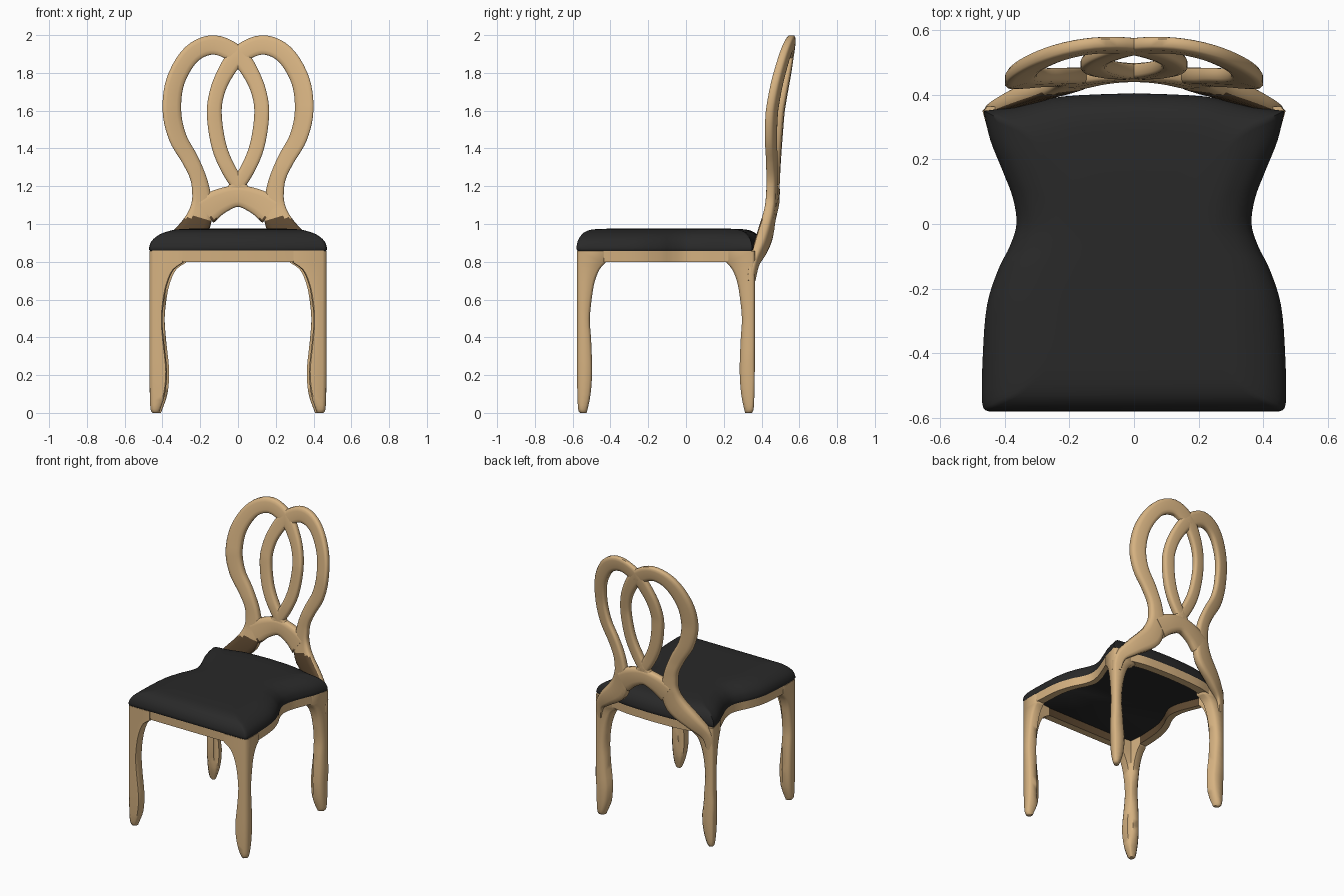
import bpy, bmesh, math

if "Cube" in bpy.data.objects:
    bpy.data.objects.remove(bpy.data.objects["Cube"], do_unlink=True)


def material(name, color):
    m = bpy.data.materials.new(name)
    m.use_nodes = True
    m.diffuse_color = color
    bsdf = m.node_tree.nodes["Principled BSDF"]
    bsdf.inputs["Base Color"].default_value = color
    bsdf.inputs["Roughness"].default_value = 0.6
    return m


WOOD = material("light wood", (0.67, 0.445, 0.22, 1))
DARK = material("dark brown wood", (0.11, 0.065, 0.03, 1))
FABRIC = material("black upholstery", (0.022, 0.022, 0.022, 1))


def loft(name, rings, mat, wrap=False, angle=60, dark_rule=None):
    """Skin a list of equal closed rings; cap the ends or wrap round."""
    bm = bmesh.new()
    vs = [[bm.verts.new(p) for p in r] for r in rings]
    n = len(rings[0])
    pairs = list(zip(vs, vs[1:])) + ([(vs[-1], vs[0])] if wrap else [])
    for a, b in pairs:
        for i in range(n):
            j = (i + 1) % n
            bm.faces.new((a[i], a[j], b[j], b[i]))
    if not wrap:
        bm.faces.new(vs[0])
        bm.faces.new(vs[-1])
    bmesh.ops.recalc_face_normals(bm, faces=bm.faces)
    me = bpy.data.meshes.new(name)
    bm.to_mesh(me)
    bm.free()
    me.materials.append(mat)
    if dark_rule:
        me.materials.append(DARK)
        for f in me.polygons:
            f.material_index = int(dark_rule(f.center, f.normal))
    ob = bpy.data.objects.new(name, me)
    bpy.context.collection.objects.link(ob)
    bpy.ops.object.select_all(action="DESELECT")
    ob.select_set(True)
    bpy.context.view_layer.objects.active = ob
    bpy.ops.object.shade_smooth_by_angle(angle=math.radians(angle))


def spline(pts, steps):
    """Catmull-Rom curve through tuples of any length."""
    out = []
    for i in range(len(pts) - 1):
        p0, p1, p2, p3 = (pts[max(0, min(len(pts) - 1, i + k))] for k in (-1, 0, 1, 2))
        for s in range(steps):
            t = s / steps
            out.append(tuple(
                0.5 * (2 * b + (c - a) * t + (2 * a - 5 * b + 4 * c - d) * t * t
                       + (3 * b - a - 3 * c + d) * t ** 3)
                for a, b, c, d in zip(p0, p1, p2, p3)))
    return out + [pts[-1]]


# Waisted seat outline: side, then the gently bowed back edge
side = spline([(0.45, -0.58), (0.47, -0.555), (0.468, -0.4), (0.455, -0.25), (0.42, -0.14),
               (0.385, -0.07), (0.364, 0), (0.375, 0.08), (0.405, 0.16), (0.445, 0.26),
               (0.465, 0.35)], 4)
back = spline([(0.465, 0.35), (0.36, 0.365), (0.22, 0.395), (0, 0.405)], 4)
half = side + back[1:]
outline = half + [(-x, y) for x, y in reversed(half[:-1])]
MID = -0.1


def seat_ring(z, sx, sy):
    return [(x * sx, MID + (y - MID) * sy, z) for x, y in outline]


# Cushion with a domed edge
profile = spline([(0.855, 0.985, 0.985), (0.872, 1, 1), (0.91, 0.97, 0.985), (0.942, 0.89, 0.945),
                  (0.962, 0.78, 0.89), (0.973, 0.65, 0.78), (0.976, 0.4, 0.5)], 3)
loft("seat_cushion", [seat_ring(*p) for p in profile], FABRIC)


# Open apron under the cushion, darker on its inner wall
def inner_wall(c, n):
    return abs(n.z) < 0.5 and n.x * c.x + n.y * (c.y - MID) < 0


loft("seat_apron", [seat_ring(0.8, 0.985, 0.985), seat_ring(0.86, 0.99, 0.99),
                    seat_ring(0.86, 0.87, 0.88), seat_ring(0.8, 0.87, 0.88)],
     WOOD, wrap=True, dark_rule=inner_wall)

# Legs: (height, x width, y width, inset), flaring along the apron at the top
LEG = spline([(0, 0.035, 0.035, 0.016), (0.02, 0.052, 0.05, 0.006), (0.1, 0.08, 0.07, 0.002),
              (0.22, 0.092, 0.08, 0), (0.38, 0.076, 0.075, 0), (0.5, 0.068, 0.068, 0),
              (0.62, 0.08, 0.08, 0), (0.7, 0.1, 0.095, 0), (0.76, 0.13, 0.12, 0),
              (0.795, 0.18, 0.15, 0)], 3) + [(0.857, 0.18, 0.15, 0)]
WALL = 0.07
EDGE = 0.469


def seat_edge(y):
    """Half width of the seat at a depth, so legs follow its side."""
    for (x0, y0), (x1, y1) in zip(side, side[1:]):
        if y0 <= y <= y1:
            return min(EDGE, x0 + (x1 - x0) * (y - y0) / (y1 - y0))
    return EDGE


def leg(name, sx, sy, corner_y):
    rings = []
    for z, a, b, inset in LEG:
        c = 0.014
        ma, mb = min(a, WALL), min(b, WALL)
        section = [(c, 0), (a - c, 0), (a, c), (a, 0.85 * mb), (0.95 * ma, 0.95 * mb),
                   (0.85 * ma, b), (c, b), (0, b - c), (0, c)]
        ring = []
        for u, v in section:
            y = sy * (corner_y - inset - v)
            ring.append((sx * (seat_edge(y) - inset - u), y, z))
        rings.append(ring)
    loft(name, rings, WOOD)


for label, s in (("left", 1), ("right", -1)):
    leg("front_leg_" + label, s, -1, 0.577)
    leg("back_leg_" + label, s, 1, 0.364)

# Backrest sweep: rakes backward with height and wraps round the sitter
RAKE = [(0.65, 0.42), (0.8, 0.435), (0.9, 0.446), (1.0, 0.453), (1.1, 0.466), (1.3, 0.476),
        (1.6, 0.505), (1.8, 0.536), (2.0, 0.566)]


def rake(z):
    for (z0, y0), (z1, y1) in zip(RAKE, RAKE[1:]):
        if z <= z1 or z1 == RAKE[-1][0]:
            return y0 + (y1 - y0) * (z - z0) / (z1 - z0)


def soft(v):
    return math.copysign(abs(v) ** 0.5, v)


def post_front(c, n):
    return n.y < -0.25 and 0.86 < c.z < 1.03


def band(name, pts, sign=1, sides=12):
    """Rounded bar along (x, z, half width, half depth) points, bent to the back."""
    path = spline(pts, 5)
    rings = []
    for i, (x, z, w, d) in enumerate(path):
        a, b = path[max(0, i - 1)], path[min(len(path) - 1, i + 1)]
        tx, tz = b[0] - a[0], b[1] - a[1]
        length = math.hypot(tx, tz)
        nx, nz = -tz / length, tx / length
        ring = []
        for k in range(sides):
            t = math.tau * (k + 0.5) / sides
            px, pz = x + nx * w * soft(math.cos(t)), z + nz * w * soft(math.cos(t))
            ring.append((sign * px, rake(pz) - 0.4 * px * px + d * soft(math.sin(t)), pz))
        rings.append(ring)
    loft(name, rings, WOOD, angle=50, dark_rule=post_front)


# Each post rises from a leg, loops over the top and crosses to the other side
LOOP = [(0.44, 0.7, 0.024, 0.016), (0.422, 0.8, 0.036, 0.022), (0.34, 0.885, 0.056, 0.032),
        (0.225, 0.99, 0.074, 0.032), (0.193, 1.1, 0.056, 0.028), (0.198, 1.19, 0.047, 0.026),
        (0.216, 1.26, 0.043, 0.026), (0.256, 1.345, 0.045, 0.025),
        (0.32, 1.46, 0.048, 0.025), (0.35, 1.6, 0.05, 0.025), (0.33, 1.76, 0.05, 0.025),
        (0.245, 1.9, 0.051, 0.024), (0.125, 1.948, 0.052, 0.022), (0, 1.89, 0.05, 0.022),
        (-0.075, 1.785, 0.043, 0.023), (-0.115, 1.68, 0.04, 0.023), (-0.125, 1.57, 0.04, 0.023),
        (-0.1, 1.41, 0.04, 0.024), (-0.045, 1.28, 0.039, 0.025), (0.035, 1.16, 0.038, 0.025)]
for label, s in (("left", 1), ("right", -1)):
    band("back_loop_" + label, LOOP, s)

# Arched bridge joining the posts
arch = [(0.175, 1.07, 0.08, 0.03), (0.1, 1.118, 0.068, 0.029), (0, 1.148, 0.058, 0.028)]
band("back_bridge", arch + [(-x, z, w, d) for x, z, w, d in reversed(arch[:-1])])
